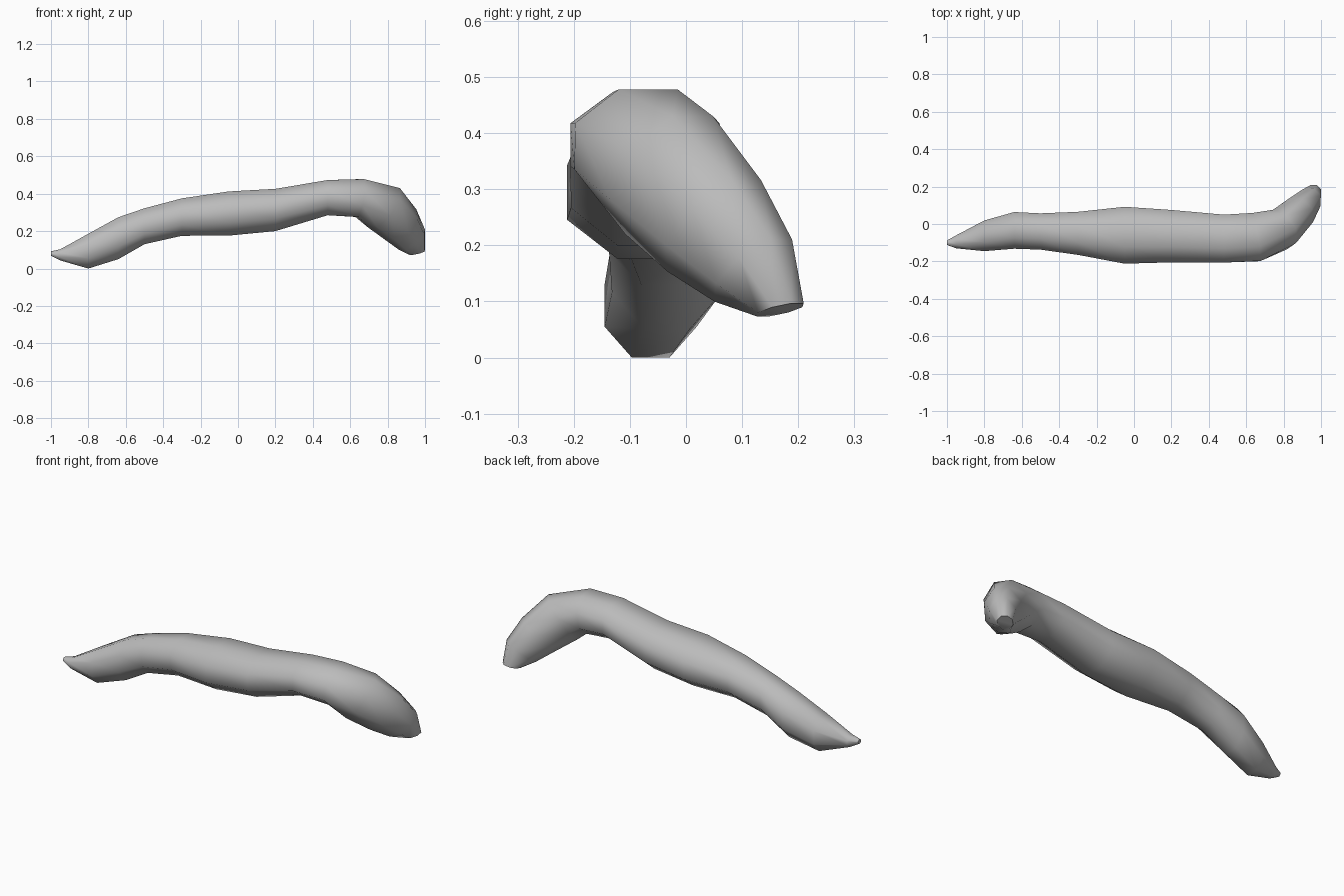
import bpy, bmesh, math
from mathutils import Vector

cube = bpy.data.objects.get("Cube")
if cube:
    bpy.data.objects.remove(cube, do_unlink=True)

# Plain grey material
grey = bpy.data.materials.new("plain grey")
grey.use_nodes = True
grey.diffuse_color = (0.5, 0.5, 0.5, 1)
grey.node_tree.nodes["Principled BSDF"].inputs["Base Color"].default_value = (0.5, 0.5, 0.5, 1)

# Cross-sections: x, y, z, half width, half height, yaw, downward pitch
SECTIONS = [
    (-1.0, -.10, .08, .012, .012, 0, 0),
    (-.95, -.095, .073, .035, .03, 0, 0),
    (-.8, -.063, .093, .082, .093, 0, 0),
    (-.64, -.034, .162, .098, .112, 0, 0),
    (-.5, -.04, .226, .097, .096, 0, 0),
    (-.3, -.05, .275, .115, .1, 0, 0),
    (-.05, -.06, .294, .152, .118, 0, 0),
    (.2, -.065, .313, .14, .113, 0, 0),
    (.48, -.078, .379, .128, .094, 0, 0),
    (.65, -.07, .377, .13, .102, 10, 8),
    (.78, -.03, .325, .108, .128, 35, 35),
    (.87, .05, .235, .09, .115, 45, 45),
    (.93, .12, .155, .065, .09, 45, 52),
    (.957, .168, .085, .038, .045, 45, 75),
]
# Flattened eight-sided outline
OUTLINE = [(1, .41), (.41, 1), (-.41, 1), (-1, .41),
           (-1, -.41), (-.41, -1), (.41, -1), (1, -.41)]


def make_ring(bm, x, y, z, width, height, yaw, pitch):
    a, p = math.radians(yaw), math.radians(pitch)
    side = Vector((-math.sin(a), math.cos(a), 0))
    up = Vector((math.sin(p) * math.cos(a), math.sin(p) * math.sin(a), math.cos(p)))
    centre = Vector((x, y, z))
    return [bm.verts.new(centre + side * u * width + up * v * height) for u, v in OUTLINE]


# Bent tapering body
bm = bmesh.new()
rings = [make_ring(bm, *s) for s in SECTIONS]
n = len(OUTLINE)
for a, b in zip(rings, rings[1:]):
    for i in range(n):
        j = (i + 1) % n
        bm.faces.new((a[i], a[j], b[j], b[i]))
bm.faces.new(rings[0])
bm.faces.new(rings[-1])
bmesh.ops.recalc_face_normals(bm, faces=bm.faces)
mesh = bpy.data.meshes.new("bent_body")
bm.to_mesh(mesh)
bm.free()
mesh.materials.append(grey)
body = bpy.data.objects.new("bent_body", mesh)
bpy.context.collection.objects.link(body)

# Smooth shading with the tip rims kept crisp
bpy.ops.object.select_all(action='DESELECT')
body.select_set(True)
bpy.context.view_layer.objects.active = body
bpy.ops.object.shade_smooth_by_angle(angle=math.radians(55))
